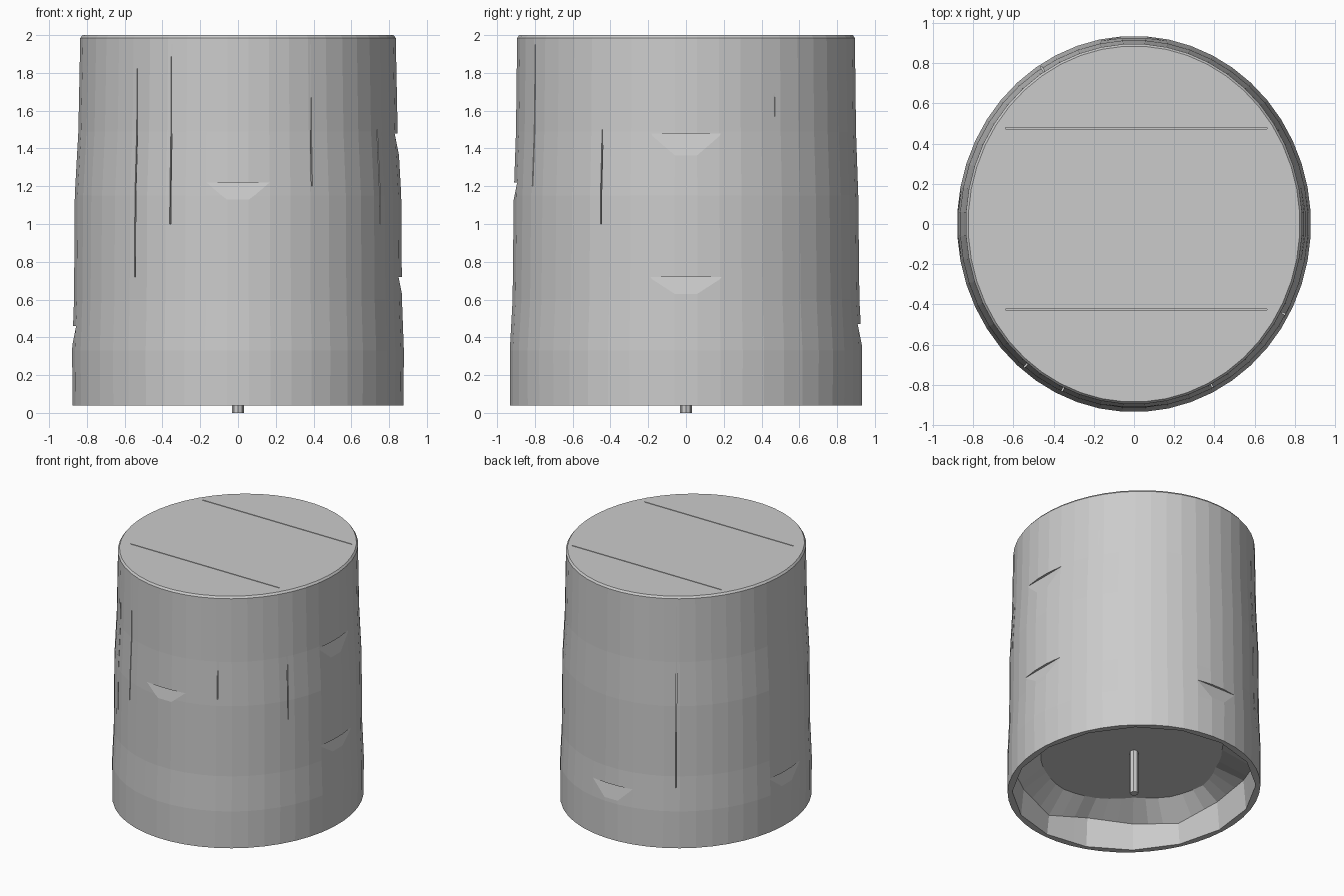
import bpy, bmesh, math, random
from mathutils import Matrix, Vector

if "Cube" in bpy.data.objects:
    bpy.data.objects.remove(bpy.data.objects["Cube"])

random.seed(4)
N, SECT = 48, 16          # outer sides, coarse inner sides
TAU = 2 * math.pi


def make_object(name, bm):
    bmesh.ops.recalc_face_normals(bm, faces=bm.faces)
    mesh = bpy.data.meshes.new(name)
    bm.to_mesh(mesh)
    bm.free()
    ob = bpy.data.objects.new(name, mesh)
    bpy.context.collection.objects.link(ob)
    return ob


def ring(bm, rx, ry, z, shape=lambda i: (1, 0)):
    verts = []
    for i in range(N):
        a = TAU * (i + 0.5) / N
        k, dz = shape(i)
        verts.append(bm.verts.new((rx * k * math.cos(a), ry * k * math.sin(a), z + dz)))
    return verts


# Coarse, slightly uneven inside of the shade
chunk = [(random.uniform(0.9, 1.06), random.uniform(-0.05, 0.05)) for _ in range(SECT)]


def coarse(i):
    a = (TAU * i / N) % (TAU / SECT)
    return math.cos(math.pi / SECT) / math.cos(a - math.pi / SECT), 0


def rough(i):
    j, t = divmod(i * SECT / N, 1)
    p, q = chunk[int(j)], chunk[(int(j) + 1) % SECT]
    return p[0] * (1 - t) + q[0] * t, 0


def rough_wall(i):
    j, t = divmod(i * SECT / N, 1)
    p, q = chunk[int(j)], chunk[(int(j) + 1) % SECT]
    return coarse(i)[0], p[1] * (1 - t) + q[1] * t


# Shade: tapered outer wall, closed top, shallow hollow underneath
bm = bmesh.new()
rings = [
    ring(bm, 0.825, 0.885, 2.0),
    ring(bm, 0.837, 0.896, 1.985),
    ring(bm, 0.847, 0.902, 1.49),
    ring(bm, 0.866, 0.914, 1.15),
    ring(bm, 0.870, 0.920, 0.60),
    ring(bm, 0.880, 0.935, 0.33),
    ring(bm, 0.878, 0.934, 0.04),
    ring(bm, 0.845, 0.90, 0.04, coarse),
    ring(bm, 0.825, 0.88, 0.23, rough_wall),
    ring(bm, 0.66, 0.70, 0.34, rough),
]
for lo, hi in zip(rings, rings[1:]):
    for i in range(N):
        j = (i + 1) % N
        bm.faces.new((lo[i], lo[j], hi[j], hi[i]))
bm.faces.new(rings[0])
bm.faces.new(rings[-1])
shade = make_object("shade", bm)

# Cutters for the surface dents and seams
bm = bmesh.new()


def wedge(angle, radius, top, drop=0.09, depth=0.018):
    slope = drop / depth
    out = radius + 0.06
    prof = [(radius - depth, top), (out, top), (out, top - slope * (depth + 0.06))]
    rot = Matrix.Rotation(math.radians(angle), 4, 'Z')
    a, b = ([bm.verts.new(rot @ Vector((r, w, z))) for r, z in prof] for w in (-0.25, 0.25))
    bm.faces.new(a)
    bm.faces.new(b)
    for i in range(3):
        j = (i + 1) % 3
        bm.faces.new((a[i], a[j], b[j], b[i]))


def slit(center, size, angle=0):
    m = (Matrix.Translation(center) @ Matrix.Rotation(angle, 4, 'Z')
         @ Matrix.Diagonal((*size, 1)))
    bmesh.ops.create_cube(bm, size=1, matrix=m)


# Dents on front, right, back and left
for angle, radius, top in [(-90, 0.912, 1.22), (0, 0.847, 1.48), (0, 0.868, 0.72),
                           (90, 0.927, 0.47), (180, 0.875, 0.46)]:
    wedge(angle, radius, top)

# Seams across the top
for y in (0.475, -0.425):
    slit((0.01, y, 2.0), (1.3, 0.007, 0.02))

# Vertical seams: (angle in degrees, z from, z to)
for deg, z0, z1 in [(-129, 0.72, 1.95), (-114.5, 1.0, 1.95), (-63, 1.2, 1.95),
                    (-29.5, 1.0, 1.5), (31.5, 1.57, 1.95), (122, 0.35, 1.95)]:
    t = math.radians(deg)
    slit((0.858 * math.cos(t), 0.908 * math.sin(t), (z0 + z1) / 2), (0.03, 0.007, z1 - z0), t)
cutter = make_object("seam_cutter", bm)
cutter.hide_render = True

mod = shade.modifiers.new("seams", 'BOOLEAN')
mod.operation = 'DIFFERENCE'
mod.solver = 'EXACT'
mod.object = cutter
bpy.context.view_layer.objects.active = shade
bpy.ops.object.modifier_apply(modifier="seams")
bpy.data.objects.remove(cutter)

# Centre rod hanging below the hollow
bpy.ops.mesh.primitive_cylinder_add(vertices=8, radius=0.031, depth=0.36, location=(0, 0, 0.18))
bpy.context.object.name = "centre_rod"
